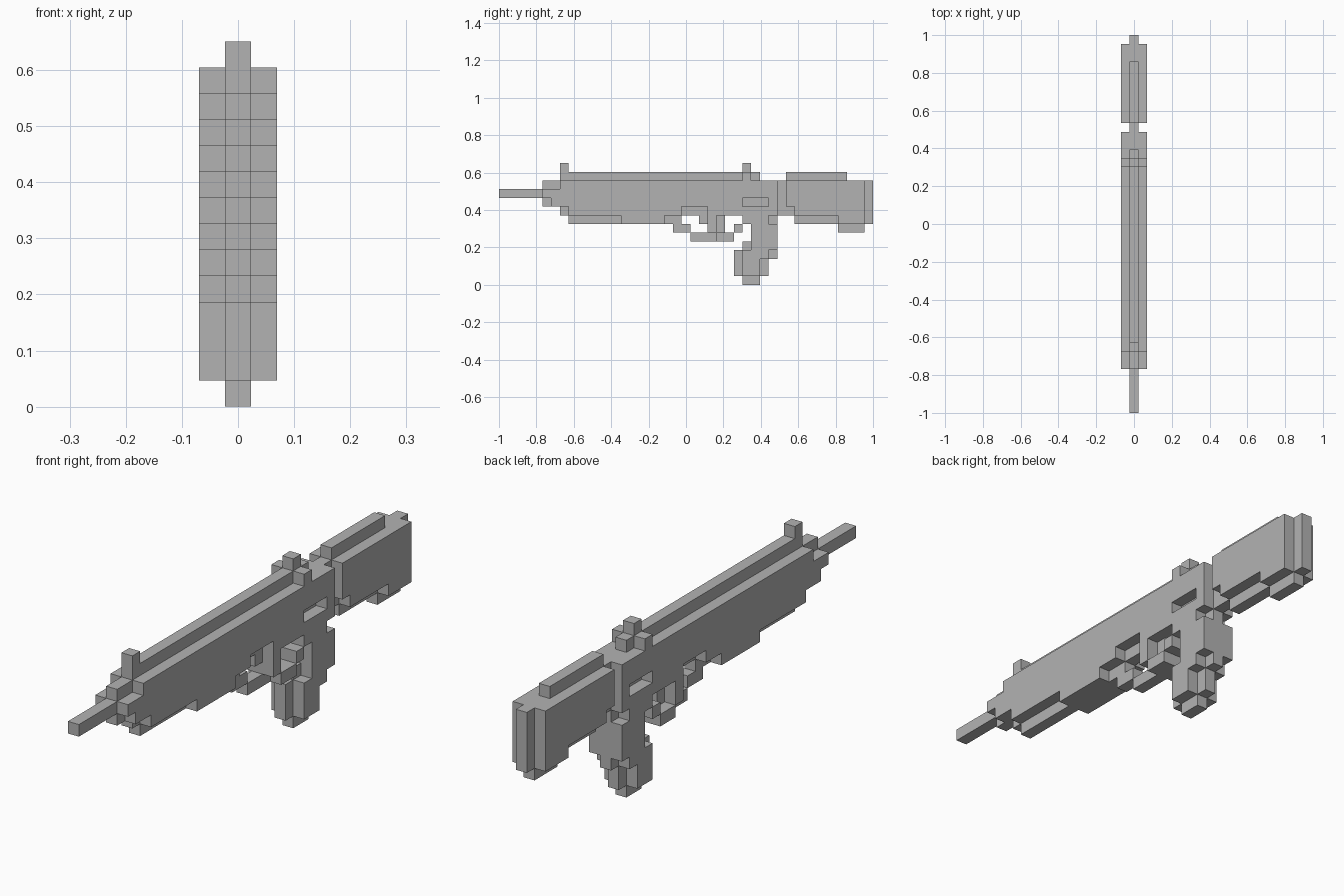
import bpy
import bmesh
import math
from itertools import product
from mathutils import Vector

default_cube = bpy.data.objects.get("Cube")
if default_cube:
    bpy.data.objects.remove(default_cube, do_unlink=True)

LENGTH = 43
CELL = 2 / LENGTH

# Heights of the main body, in cells
BODY_BASE = 8
BODY_TOP = 12
BODY_TALL = BODY_TOP - BODY_BASE
BELOW_BODY = BODY_BASE - 1

# Cross layers of the body: middle, both flanks, or the full thickness
CORE = {0}
FLANKS = {-1, 1}
WIDE = CORE | FLANKS

# One flat grey for the whole model
grey = bpy.data.materials.new("plain_grey")
grey.use_nodes = True
tone = (0.45, 0.45, 0.45, 1)
grey.diffuse_color = tone
grey.node_tree.nodes["Principled BSDF"].inputs["Base Color"].default_value = tone


def block(layers, start, bottom, long=1, tall=1):
    """Cells of a box that begins at a given distance from the muzzle."""
    return set(product(layers, range(start, start + long),
                       range(bottom, bottom + tall)))


def stairs(layers, start, bottom, count):
    """Single cells climbing diagonally towards the back."""
    return set().union(*(block(layers, start + i, bottom + i)
                         for i in range(count)))


def sight(start):
    """Two-cell post standing on the body."""
    return block(CORE, start, BODY_TOP, tall=2)


parts = {}

# Barrel and its stepped shroud
parts["barrel"] = block(CORE, 0, 10, long=5)
parts["barrel_shroud"] = (
    block(CORE, 5, 9, long=3, tall=3)
    | block(CORE, 7, BODY_BASE)
    | block(WIDE, 5, 10, long=2)
    | block(WIDE, 6, 9)
    | block(WIDE, 7, 9, tall=3)
)

# Receiver with a port and a recess cut into both flanks
port = block(FLANKS, 28, 9, long=3)
trigger_recess = block(FLANKS, 21, BODY_BASE, long=3)
parts["receiver"] = (block(WIDE, 8, BODY_BASE, long=24, tall=BODY_TALL)
                     - port - trigger_recess)
parts["handguard_underside"] = (block(CORE, 8, BELOW_BODY, long=13)
                                | block(WIDE, 14, BELOW_BODY, long=5))

# Rail and sights
parts["top_rail"] = block(CORE, 8, BODY_TOP, long=22)
parts["front_sight"] = sight(7)
parts["rear_sight"] = sight(28) | block(WIDE, 28, BODY_TOP)

# Trigger and guard
parts["trigger"] = (block(CORE, 23, BELOW_BODY, long=3)
                    | block(CORE, 25, 6)
                    | block(WIDE, 24, 6, tall=2))
parts["trigger_guard"] = (block(CORE, 20, 6, long=2)
                          | block(CORE, 22, 5, long=3)
                          | block(WIDE, 25, 5)
                          | stairs(WIDE, 26, 5, count=3))

# Grip, narrowing to its core along the front, back and foot
parts["pistol_grip"] = (
    block(WIDE, 29, 4, long=3, tall=BODY_TALL)
    - block(FLANKS, 31, BELOW_BODY)
    | block(WIDE, 28, 3, long=3)
    | block(WIDE, 28, 1, long=2, tall=2)
    | block(CORE, 28, 3, long=4, tall=2)
    | block(CORE, 27, 1, long=4, tall=3)
    | block(CORE, 28, 0, long=2)
)

# Stock joined by a thin neck
parts["stock_neck"] = block(CORE, 32, BODY_BASE, long=2, tall=BODY_TALL)
parts["stock"] = (
    block(WIDE, 34, BODY_BASE, long=8, tall=BODY_TALL)
    | block(WIDE, 33, 9, tall=3)
    | block(CORE, 34, BELOW_BODY, long=5)
    | block(WIDE, 39, BELOW_BODY, long=3)
    | block(CORE, 39, 6, long=3)
)
parts["butt_plate"] = block(CORE, 42, BELOW_BODY, tall=5)
parts["cheek_rest"] = block(CORE, 33, BODY_TOP, long=7)

solid = set().union(*parts.values())


def add_square(bm, cell, axis, side):
    """Add one outward square on the given side of a cell."""
    across, along = (axis + 1) % 3, (axis + 2) % 3
    centre = Vector(cell) + Vector((0, 0.5 - LENGTH / 2, 0.5))
    centre[axis] += side / 2
    corners = []
    for a, b in ((-1, -1), (1, -1), (1, 1), (-1, 1)):
        corner = centre.copy()
        corner[across] += a / 2
        corner[along] += b / 2
        corners.append(bm.verts.new(corner * CELL))
    bm.faces.new(corners if side > 0 else corners[::-1])


def build_part(name, cells):
    """Skin the exposed sides of a part and merge its flat areas."""
    bm = bmesh.new()
    for cell in sorted(cells):
        for axis, side in product(range(3), (-1, 1)):
            neighbour = list(cell)
            neighbour[axis] += side
            if tuple(neighbour) not in solid:
                add_square(bm, cell, axis, side)
    bmesh.ops.remove_doubles(bm, verts=bm.verts, dist=CELL / 100)
    bmesh.ops.dissolve_limit(bm, angle_limit=math.radians(1),
                             verts=bm.verts, edges=bm.edges)
    mesh = bpy.data.meshes.new(name)
    bm.to_mesh(mesh)
    bm.free()
    mesh.materials.append(grey)
    bpy.context.collection.objects.link(bpy.data.objects.new(name, mesh))


for part_name, part_cells in parts.items():
    build_part(part_name, part_cells)
